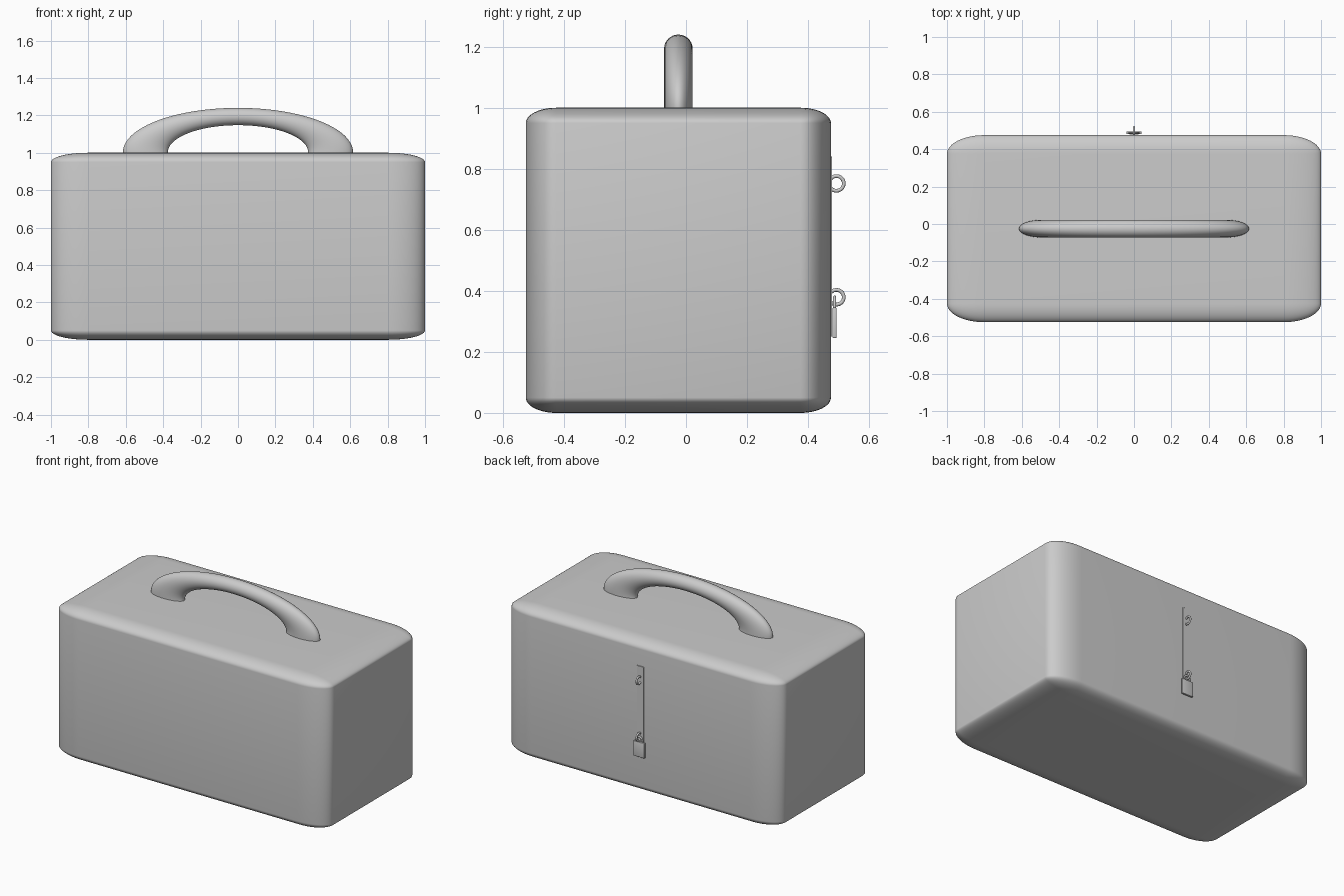
import bpy, bmesh, math
from mathutils import Vector

if "Cube" in bpy.data.objects:
    bpy.data.objects.remove(bpy.data.objects["Cube"])


def finish(obj):
    bpy.ops.object.select_all(action='DESELECT')
    bpy.context.view_layer.objects.active = obj
    obj.select_set(True)
    bpy.ops.object.shade_smooth_by_angle(angle=math.radians(35))


def bevelled_block(name, dims, loc, radius, segments, scale=(1, 1, 1)):
    """Block bevelled in local space; the object scale then stretches the rounding."""
    bm = bmesh.new()
    bmesh.ops.create_cube(bm, size=1)
    bmesh.ops.scale(bm, vec=[d / s for d, s in zip(dims, scale)], verts=bm.verts)
    bmesh.ops.bevel(bm, geom=bm.edges[:], offset=radius, segments=segments,
                    profile=0.5, affect='EDGES')
    bmesh.ops.scale(bm, vec=scale, verts=bm.verts)
    mesh = bpy.data.meshes.new(name)
    bm.to_mesh(mesh)
    bm.free()
    obj = bpy.data.objects.new(name, mesh)
    obj.location = loc
    bpy.context.collection.objects.link(obj)
    finish(obj)
    return obj


def torus(name, major, minor, loc, rot, scale=(1, 1, 1), cut_z=None, segs=(48, 16)):
    """Torus, optionally trimmed and capped below world height cut_z."""
    bpy.ops.mesh.primitive_torus_add(major_radius=major, minor_radius=minor,
                                     major_segments=segs[0], minor_segments=segs[1],
                                     location=loc, rotation=rot)
    obj = bpy.context.object
    obj.name = name
    bpy.ops.object.transform_apply(location=True, rotation=True, scale=True)
    bm = bmesh.new()
    bm.from_mesh(obj.data)
    for v in bm.verts:
        v.co = Vector([c + (p - c) * s for p, c, s in zip(v.co, loc, scale)])
    if cut_z is not None:
        geom = bm.verts[:] + bm.edges[:] + bm.faces[:]
        cut = bmesh.ops.bisect_plane(bm, geom=geom, plane_co=(0, 0, cut_z),
                                     plane_no=(0, 0, 1), clear_inner=True)
        edges = [e for e in cut['geom_cut'] if isinstance(e, bmesh.types.BMEdge)]
        bmesh.ops.holes_fill(bm, edges=edges)
    bm.to_mesh(obj.data)
    bm.free()
    finish(obj)
    return obj


# Case: stretched rounded block
bevelled_block("case", (2, 1, 1), (0, -0.025, 0.5), 0.1, 12, scale=(2, 1, 0.5))

# Carry handle: flattened half ring, thick at its feet
torus("handle", 0.495, 0.12, (0, -0.025, 1.003), (math.pi / 2, 0, 0),
      scale=(1, 0.39, 0.385), cut_z=0.98, segs=(96, 32))

# Hasp strip on the back
bevelled_block("hasp_strip", (0.05, 0.008, 0.59), (0, 0.475, 0.545), 0.001, 1)

# Two hasp rings
for label, z in (("upper", 0.752), ("lower", 0.379)):
    torus(label + "_ring", 0.024, 0.006, (0, 0.493, z), (0, math.pi / 2, 0))

# Padlock body and shackle
bevelled_block("padlock_body", (0.082, 0.014, 0.1), (0, 0.487, 0.295), 0.004, 3)
torus("padlock_shackle", 0.024, 0.005, (0, 0.487, 0.345), (math.pi / 2, 0, 0),
      scale=(1, 1, 1.38), cut_z=0.34)
